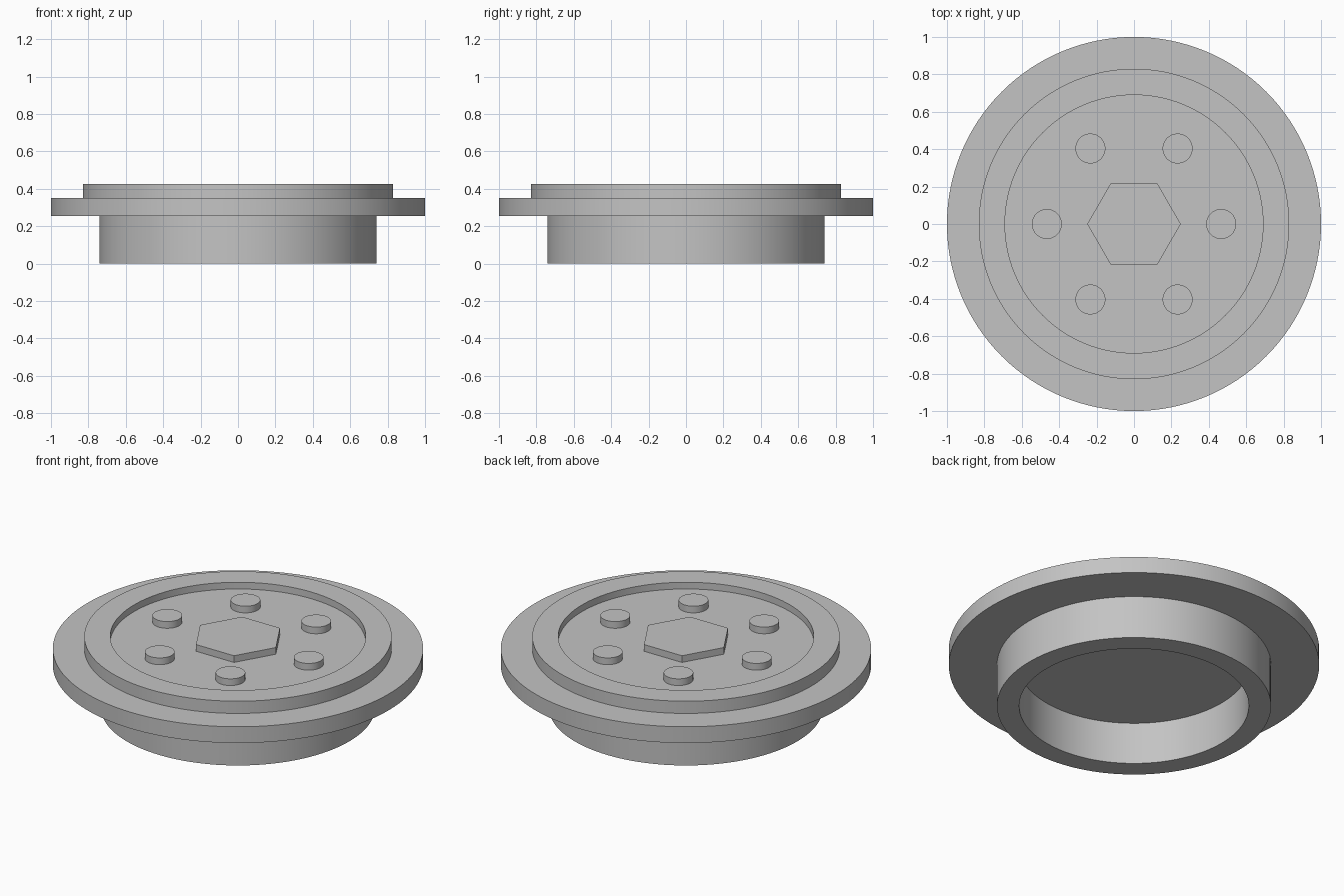
import bpy, bmesh, math

cube = bpy.data.objects.get("Cube")
if cube:
    bpy.data.objects.remove(cube, do_unlink=True)

grey = bpy.data.materials.new("plain grey")
grey.use_nodes = True
colour = (0.55, 0.55, 0.55, 1)
grey.diffuse_color = colour
grey.node_tree.nodes["Principled BSDF"].inputs["Base Color"].default_value = colour

FLOOR, TOP = 0.385, 0.425


def finish(name, bm):
    bmesh.ops.recalc_face_normals(bm, faces=bm.faces[:])
    mesh = bpy.data.meshes.new(name)
    bm.to_mesh(mesh)
    bm.free()
    mesh.materials.append(grey)
    obj = bpy.data.objects.new(name, mesh)
    bpy.context.collection.objects.link(obj)
    bpy.ops.object.select_all(action="DESELECT")
    obj.select_set(True)
    bpy.context.view_layer.objects.active = obj
    bpy.ops.object.shade_smooth_by_angle(angle=math.radians(30))
    return obj


def lathe(name, profile, steps=128):
    """Spin a radius/height profile around z; the ends are capped flat."""
    bm = bmesh.new()
    rings = []
    for r, z in profile:
        angles = [math.tau * i / steps for i in range(steps)]
        rings.append([bm.verts.new((r * math.cos(a), r * math.sin(a), z)) for a in angles])
    for low, high in zip(rings, rings[1:]):
        for i in range(steps):
            j = (i + 1) % steps
            bm.faces.new((low[i], low[j], high[j], high[i]))
    bm.faces.new(rings[0])
    bm.faces.new(rings[-1])
    return finish(name, bm)


def boss(name, radius, sides, x=0, y=0):
    """Raised stud standing on the recessed floor, without a hidden base."""
    bm = bmesh.new()
    bmesh.ops.create_cone(bm, cap_ends=True, segments=sides, radius1=radius,
                          radius2=radius, depth=TOP - FLOOR)
    bmesh.ops.delete(bm, geom=[f for f in bm.faces if f.normal.z < -0.5], context="FACES")
    # Put a corner on the +x axis
    corner = max(bm.verts, key=lambda v: v.co.x)
    turn = -math.atan2(corner.co.y, corner.co.x)
    for v in bm.verts:
        a = math.atan2(v.co.y, v.co.x) + turn
        v.co.x, v.co.y = radius * math.cos(a), radius * math.sin(a)
    obj = finish(name, bm)
    obj.location = (x, y, (TOP + FLOOR) / 2)
    return obj


# Flanged body: hollow skirt, wide flange, raised rim and recessed top
lathe("flanged_body", [
    (0.62, 0.25), (0.62, 0), (0.74, 0), (0.74, 0.255), (1, 0.255),
    (1, 0.352), (0.83, 0.352), (0.83, TOP), (0.69, TOP), (0.69, FLOOR)])

# Central hexagon and the ring of round studs
boss("centre_hexagon", 0.25, 6)
for i in range(6):
    a = math.tau * i / 6
    boss(f"round_stud_{i + 1}", 0.08, 48, 0.466 * math.cos(a), 0.466 * math.sin(a))
